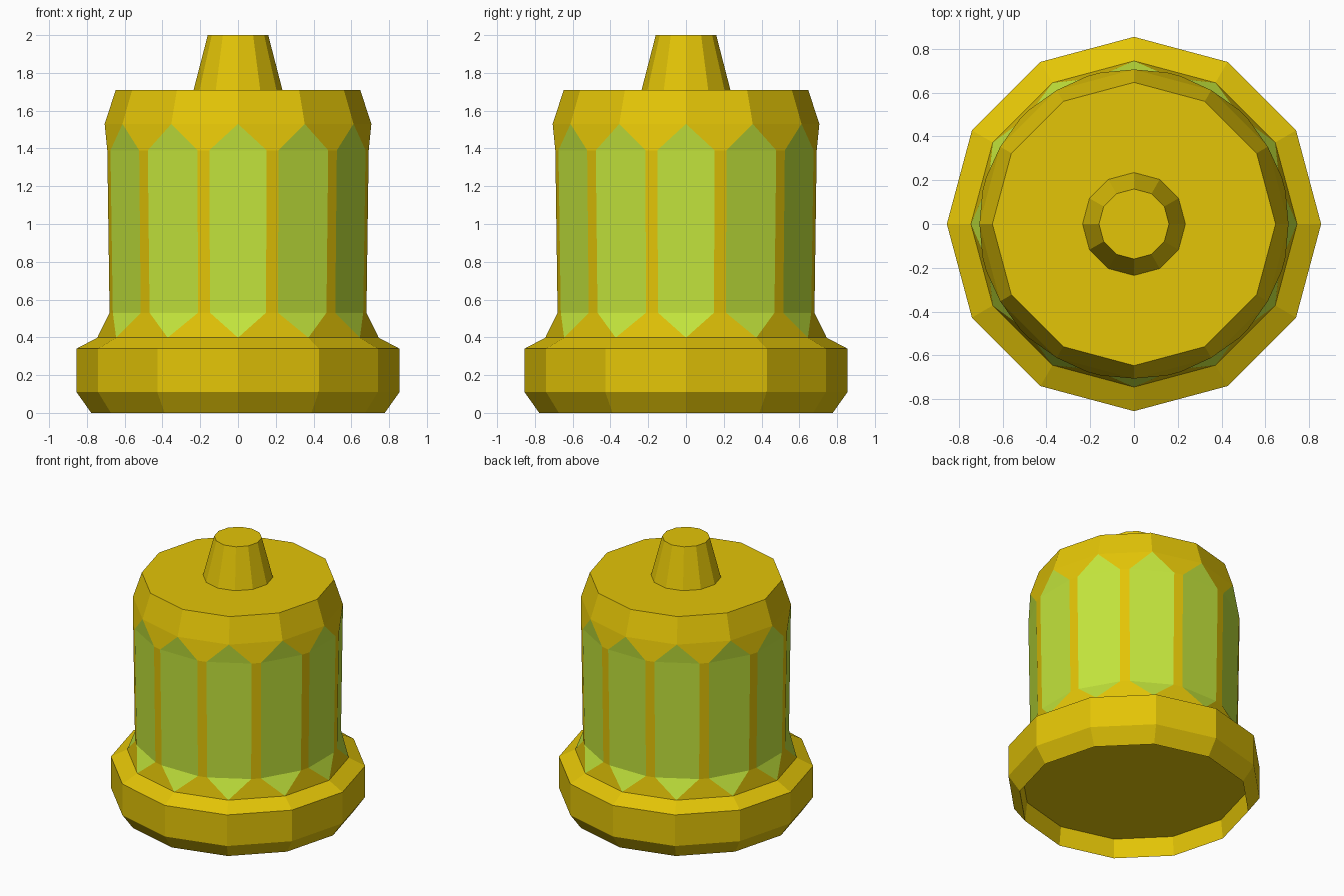
import bpy, bmesh
from math import cos, sin, tau

cube = bpy.data.objects.get("Cube")
if cube:
    bpy.data.objects.remove(cube)

SIDES = 12


def make_material(name, color):
    mat = bpy.data.materials.new(name)
    mat.use_nodes = True
    mat.diffuse_color = color
    mat.node_tree.nodes["Principled BSDF"].inputs["Base Color"].default_value = color
    return mat


gold = make_material("gold", (0.77, 0.555, 0.002, 1))
green = make_material("lime green", (0.545, 0.78, 0.045, 1))


def make_ring(bm, reach, half_width, z):
    """Return vertex pairs per side; a pair is one shared vertex at zero width."""
    pairs = []
    for k in range(SIDES):
        c, s = cos(tau * k / SIDES), sin(tau * k / SIDES)
        ends = [-half_width, half_width] if half_width else [0]
        vs = [bm.verts.new((reach * c - w * s, reach * s + w * c, z)) for w in ends]
        pairs.append((vs[0], vs[-1]))
    return pairs


def loft(name, profile, cap_bottom=False, cap_top=False):
    """Skin rings of (reach, panel half width, z); panels are green, the rest gold."""
    bm = bmesh.new()
    rings = [make_ring(bm, *p) for p in profile]
    for low, high in zip(rings, rings[1:]):
        for k in range(SIDES):
            n = (k + 1) % SIDES
            panel = (low[k][0], low[k][1], high[k][1], high[k][0])
            strip = (low[k][1], low[n][0], high[n][0], high[k][1])
            for index, corners in ((1, panel), (0, strip)):
                corners = list(dict.fromkeys(corners))
                if len(corners) > 2:
                    bm.faces.new(corners).material_index = index
    if cap_bottom:
        bm.faces.new([p[0] for p in reversed(rings[0])])
    if cap_top:
        bm.faces.new([p[0] for p in rings[-1]])
    mesh = bpy.data.meshes.new(name)
    bm.to_mesh(mesh)
    bm.free()
    mesh.materials.append(gold)
    mesh.materials.append(green)
    obj = bpy.data.objects.new(name, mesh)
    bpy.context.collection.objects.link(obj)
    return obj


# Wide chamfered foot with a recessed underside
loft("base", [(0.762, 0, 0.14), (0.777, 0, 0), (0.855, 0, 0.11),
              (0.855, 0, 0.34), (0.745, 0, 0.398)], cap_bottom=True)

# Faceted body with pointed green panels, shoulder and flat roof
loft("body", [(0.745, 0, 0.398), (0.68, 0.148, 0.53), (0.692, 0.152, 1.39),
              (0.706, 0, 1.53), (0.647, 0, 1.71), (0.235, 0, 1.71)])

# Tapered spout
loft("spout", [(0.235, 0, 1.71), (0.16, 0, 2.0)], cap_top=True)
